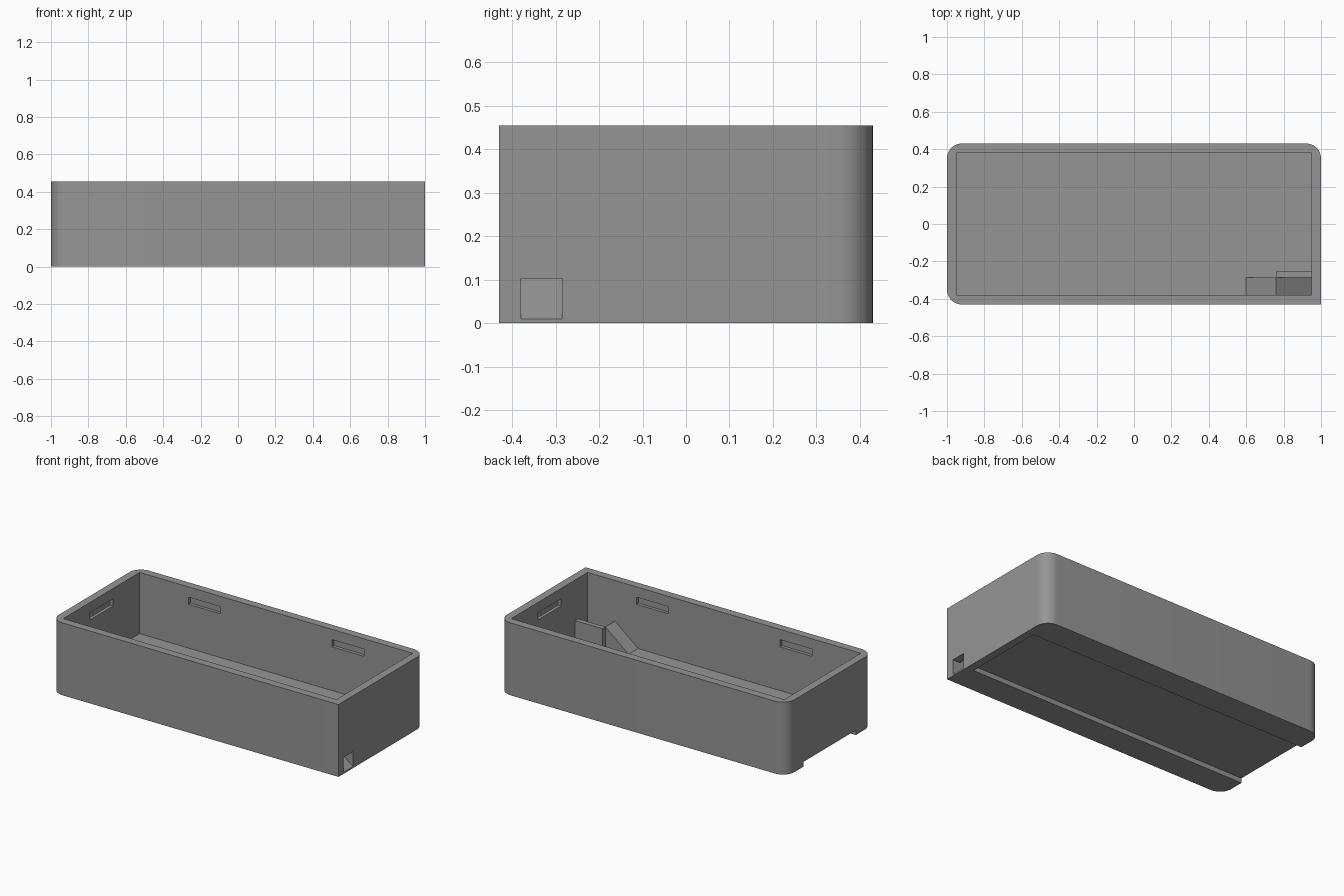
import bpy, bmesh, math

if "Cube" in bpy.data.objects:
    bpy.data.objects.remove(bpy.data.objects["Cube"])

L, W, H = 1.0, 0.43, 0.455      # half length, half width, height
IX, IY = 0.95, 0.38             # inner half sizes
FLOOR = 0.07

grey = bpy.data.materials.new("mid grey")
grey.diffuse_color = (0.3, 0.3, 0.3, 1)
grey.use_nodes = True
grey.node_tree.nodes["Principled BSDF"].inputs["Base Color"].default_value = grey.diffuse_color


def prism(name, points, depth):
    """Extrude a closed loop of 3D points along a vector."""
    bm = bmesh.new()
    face = bm.faces.new([bm.verts.new(p) for p in points])
    new = bmesh.ops.extrude_face_region(bm, geom=[face])["geom"]
    bmesh.ops.translate(bm, vec=depth,
                        verts=[v for v in new if isinstance(v, bmesh.types.BMVert)])
    bmesh.ops.recalc_face_normals(bm, faces=bm.faces)
    mesh = bpy.data.meshes.new(name)
    bm.to_mesh(mesh)
    bm.free()
    mesh.materials.append(grey)
    ob = bpy.data.objects.new(name, mesh)
    bpy.context.collection.objects.link(ob)
    return ob


def box(name, x0, x1, y0, y1, z0, z1):
    return prism(name, [(x0, y0, z0), (x1, y0, z0), (x1, y1, z0), (x0, y1, z0)],
                 (0, 0, z1 - z0))


def side_profile(name, xz, y0, y1):
    return prism(name, [(x, y0, z) for x, z in xz], (0, y1 - y0, 0))


def combine(target, tool, operation):
    """Apply a boolean and remove the tool."""
    mod = target.modifiers.new("bool", 'BOOLEAN')
    mod.operation = operation
    mod.solver = 'EXACT'
    mod.object = tool
    bpy.context.view_layer.objects.active = target
    bpy.ops.object.modifier_apply(modifier=mod.name)
    bpy.data.objects.remove(tool)


# Outer body: three rounded corners, front right corner square
R, STEPS = 0.08, 12
outline = [(L, -W, 0)]
for cx, cy, start in ((L - R, W - R, 0), (R - L, W - R, 90), (R - L, R - W, 180)):
    for i in range(STEPS + 1):
        a = math.radians(start + 90 * i / STEPS)
        outline.append((cx + R * math.cos(a), cy + R * math.sin(a), 0))
body = prism("box_body", outline, (0, 0, H))

# Main cavity and the shallow channel under the base, open at the left end
combine(body, box("cavity", -IX, IX, -IY, IY, FLOOR, H + 0.1), 'DIFFERENCE')
combine(body, box("base_channel", -L - 0.1, IX, -0.26, 0.26, -0.1, 0.03), 'DIFFERENCE')

# Snap slots in the inner walls
D, Z0, Z1 = 0.02, 0.345, 0.39
for s in (-1, 1):
    for cx in (-0.5, 0.5):
        y0, y1 = sorted((s * (IY - 0.02), s * (IY + D)))
        combine(body, box("long_wall_slot", cx - 0.112, cx + 0.112, y0, y1, Z0, Z1),
                'DIFFERENCE')
    x0, x1 = sorted((s * (IX - 0.02), s * (IX + D)))
    combine(body, box("end_wall_slot", x0, x1, -0.115, 0.115, Z0, Z1), 'DIFFERENCE')

# Cable ramp and its guard wall
PEAK = 0.2
combine(body, side_profile("cable_ramp", [(0.575, 0.05), (0.76, PEAK),
                                          (0.97, PEAK), (0.97, 0.05)],
                           -0.40, -0.285), 'UNION')
combine(body, box("guard_wall", 0.76, 0.97, -0.30, -0.255, 0.05, PEAK), 'UNION')

# Sloped cable passage leading out through the right wall
combine(body, side_profile("cable_passage", [(0.76, PEAK), (1.05, -0.03), (1.05, 0.103),
                                             (IX, 0.103), (IX, 0.25), (0.76, 0.25)],
                           -IY, -0.285), 'DIFFERENCE')

# Smooth the rounded corners only
bpy.ops.object.select_all(action='DESELECT')
body.select_set(True)
bpy.context.view_layer.objects.active = body
bpy.ops.object.shade_smooth_by_angle(angle=math.radians(30))
